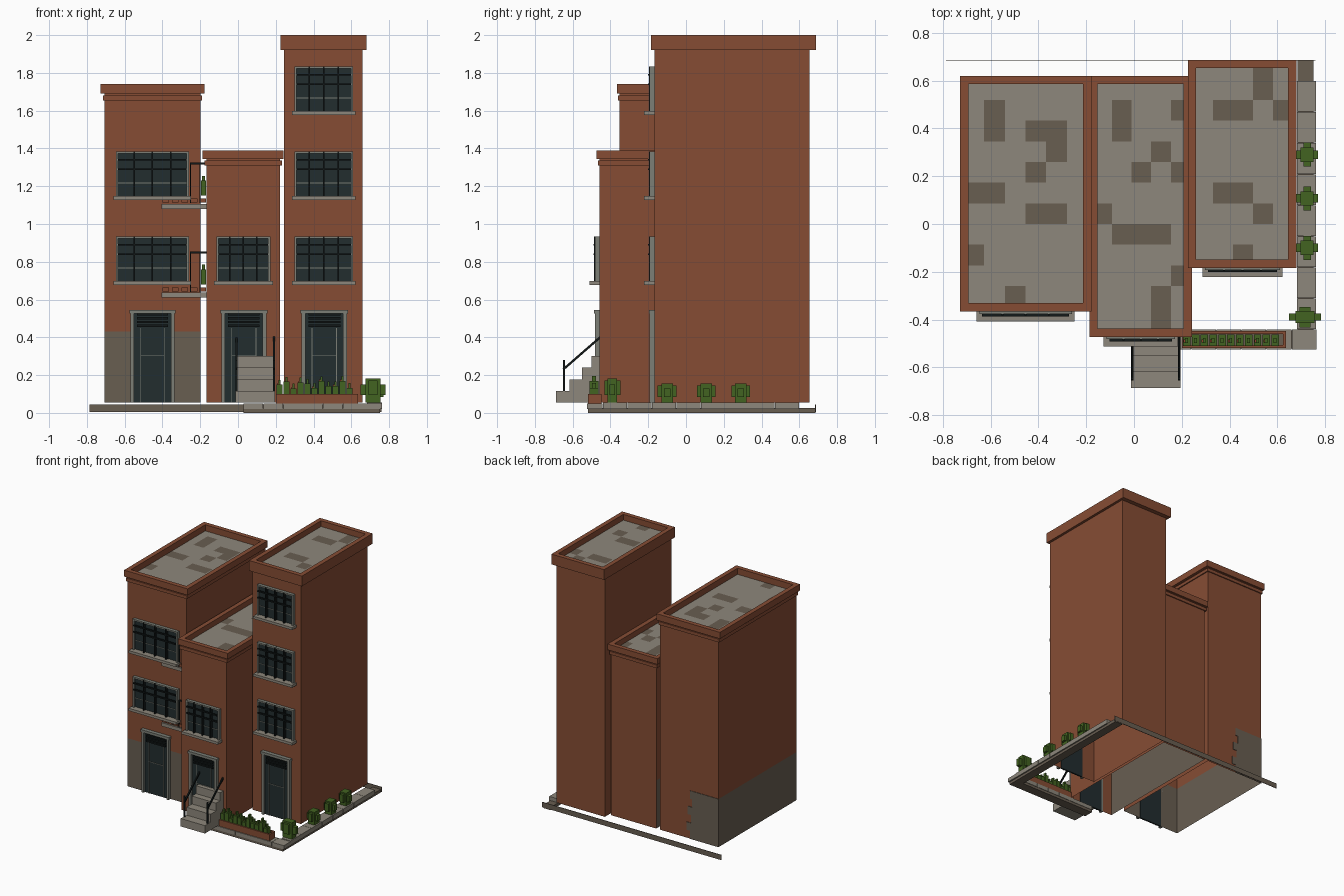
import bpy, bmesh, math
from mathutils import Matrix, Vector

cube = bpy.data.objects.get("Cube")
if cube:
    bpy.data.objects.remove(cube, do_unlink=True)


def material(name, r, g, b):
    m = bpy.data.materials.new(name)
    m.use_nodes = True
    m.diffuse_color = (r, g, b, 1)
    m.node_tree.nodes["Principled BSDF"].inputs["Base Color"].default_value = (r, g, b, 1)
    return m


BRICK = material("brick red", .24, .073, .034)
STONE = material("pale stone", .27, .245, .2)
DARK = material("dark stone", .14, .112, .083)
TRIM = material("grey trim", .2, .21, .18)
GLASS = material("dark glass", .016, .026, .028)
IRON = material("black iron", .006, .009, .009)
LEAF = material("leaf green", .055, .125, .015)
BLOOM = material("flower red", .3, .05, .03)


def finish(name, bm, *mats):
    me = bpy.data.meshes.new(name)
    bm.to_mesh(me)
    bm.free()
    for m in mats:
        me.materials.append(m)
    ob = bpy.data.objects.new(name, me)
    bpy.context.collection.objects.link(ob)
    return ob


def add_box(bm, x0, x1, y0, y1, z0, z1):
    mat = Matrix.Translation(((x0 + x1) / 2, (y0 + y1) / 2, (z0 + z1) / 2))
    bmesh.ops.create_cube(bm, size=1, matrix=mat @ Matrix.Diagonal((x1 - x0, y1 - y0, z1 - z0, 1)))


def part(name, mat, *boxes):
    bm = bmesh.new()
    for b in boxes:
        add_box(bm, *b)
    return finish(name, bm, mat)


def ring(x0, x1, y0, y1, z0, z1, w):
    """Four boxes forming a horizontal rim."""
    return [(x0, x1, y0, y0 + w, z0, z1), (x0, x1, y1 - w, y1, z0, z1),
            (x0, x0 + w, y0 + w, y1 - w, z0, z1), (x1 - w, x1, y0 + w, y1 - w, z0, z1)]


# Walls: shells open at top and bottom, with an optional stone foot
FLOOR, FOOT = .055, .43


def walls(name, x0, x1, y0, y1, top, stone_sides=()):
    bm = bmesh.new()
    corners = [(x0, y0), (x1, y0), (x1, y1), (x0, y1)]
    for i in range(4):
        a, b = corners[i], corners[(i + 1) % 4]
        for lo, hi in ((FLOOR, FOOT), (FOOT, top)):
            f = bm.faces.new([bm.verts.new((*p, z)) for p, z in ((a, lo), (b, lo), (b, hi), (a, hi))])
            f.material_index = int(lo == FLOOR and i in stone_sides)
    finish(name, bm, BRICK, DARK)


# Roof: tile grid drawn from a pattern, '#' marks a dark tile
def grid(lo, hi, start, pitch):
    inner = [start + k * pitch for k in range(-20, 20)]
    return [lo] + [v for v in inner if lo + .01 < v < hi - .01] + [hi]


def roof(name, x0, x1, y0, y1, z, start, pitch, pattern):
    xs = grid(x0, x1, start, pitch)
    ys = grid(y0, y1, 0, .0865)[::-1]
    rows = pattern.split()
    bm = bmesh.new()
    for r in range(len(ys) - 1):
        for c in range(len(xs) - 1):
            a, b, t, u = xs[c], xs[c + 1], ys[r], ys[r + 1]
            f = bm.faces.new([bm.verts.new((x, y, z)) for x, y in ((a, u), (b, u), (b, t), (a, t))])
            f.material_index = int(rows[r % len(rows)][c % len(rows[0])] == "#")
    finish(name, bm, STONE, DARK)


walls("left_house_walls", -.706, -.198, -.352, .605, 1.7, (0, 3))
walls("middle_house_walls", -.167, .222, -.457, .605, 1.35, (3,))
walls("right_house_walls", .243, .66, -.167, .653, 1.96)

part("left_house_parapet", BRICK, *ring(-.727, -.178, -.366, .62, 1.69, 1.74, .035),
     *ring(-.715, -.19, -.36, .613, 1.655, 1.68, .025))
part("middle_house_parapet", BRICK, *ring(-.187, .242, -.473, .62, 1.345, 1.39, .035),
     *ring(-.177, .232, -.465, .613, 1.31, 1.335, .025))
part("right_house_parapet", BRICK, *ring(.225, .68, -.184, .687, 1.92, 2, .035))

roof("left_house_roof", -.692, -.213, -.331, .585, 1.692, -.627, .0865,
     "...... .#.... .#.##. ....#. ...#.. ##.... ...##. ...... #..... ...... ..#...")
roof("middle_house_roof", -.152, .207, -.438, .585, 1.347, -.092, .082,
     "..... .#..# .#... ...#. ..#.# ..... #.... .###. ..... ....# ...#. ...#.")
roof("right_house_roof", .26, .645, -.149, .652, 1.955, .33, .0835,
     "...#. ...#. .##.# ..... ..... ..... .##.. ...#. ..... ..#..")

# Ragged stone patch low on the back of the left house
edges = [-.46, -.43, -.47, -.44, -.48, -.46]
step = (FOOT - FLOOR) / len(edges)
part("back_stone_patch", DARK, *[(-.708, e, .604, .609, FLOOR + i * step, FLOOR + (i + 1) * step)
                                 for i, e in enumerate(edges)])


# Windows: trim frame, sill, glass and iron bars
def window(name, x0, x1, z0, z1, y):
    w = .012
    part(name + "_frame", TRIM, (x0, x1, y - .025, y, z1 - w, z1), (x0, x0 + w, y - .025, y, z0, z1),
         (x1 - w, x1, y - .025, y, z0, z1))
    part(name + "_sill", STONE, (x0 - .012, x1 + .012, y - .055, y, z0 - .008, z0 + .012))
    part(name + "_glass", GLASS, (x0 + w, x1 - w, y - .008, y - .001, z0, z1 - w))
    span, mid = x1 - x0, (z0 + z1) / 2
    uprights = [x0 + span * k / 4 for k in (1, 2, 3)]
    part(name + "_bars", IRON, *[(u - .004, u + .004, y - .03, y - .006, z0, z1) for u in uprights],
         *[(x0 + w, x1 - w, y - .034, y - .024, z - .005, z + .005) for z in (mid + .03, z1 - .045)])
    part(name + "_mullion", TRIM, (x0 + w, x1 - w, y - .012, y - .006, mid - .045, mid - .041))


for floor, z in (("first", .685), ("second", 1.135), ("third", 1.585)):
    if floor != "third":
        window("left_house_" + floor + "_window", -.647, -.26, z, z + .25, -.352)
    if floor == "first":
        window("middle_house_window", -.115, .172, z, z + .25, -.457)
    window("right_house_" + floor + "_window", .298, .61, z, z + .25, -.167)


# Doors: trim frame, dark leaf, thin panel lines and a slatted transom
def door(name, x0, x1, y):
    top, w = .54, .02
    part(name + "_frame", TRIM, (x0 - .005, x1 + .005, y - .03, y, top - .015, top + .005),
         (x0, x0 + w, y - .025, y, FLOOR, top), (x1 - w, x1, y - .025, y, FLOOR, top))
    part(name + "_leaf", GLASS, (x0 + w, x1 - w, y - .008, y + .004, FLOOR, top))
    a, b = x0 + .055, x1 - .055
    part(name + "_lines", TRIM, *[(u - .002, u + .002, y - .012, y - .007, FLOOR, .45) for u in (a, b)],
         (a, b, y - .012, y - .007, .3, .304))
    part(name + "_slats", IRON, *[(x0 + .035, x1 - .035, y - .02, y - .007, z, z + .012)
                                  for z in (.455, .475, .495, .515)])


door("left_house_door", -.57, -.335, -.352)
door("middle_house_door", -.088, .15, -.457)
door("right_house_door", .337, .577, -.167)

# Small balconies in the gap between the left and middle houses
for floor, z in (("lower", .61), ("upper", 1.08)):
    part(floor + "_balcony_slab", STONE, (-.405, -.168, -.366, -.2, z, z + .027))
    part(floor + "_balcony_curb", BRICK, *[(x, x + .035, -.364, -.3, z + .033, z + .055)
                                           for x in (-.4, -.35, -.3, -.25, -.205)])
    part(floor + "_balcony_rail", IRON, (-.255, -.168, -.366, -.358, z + .235, z + .245),
         *[(x, x + .006, -.366, -.358, z + .03, z + .24) for x in (-.255, -.205)])
    part(floor + "_balcony_plant", LEAF, (-.197, -.17, -.35, -.3, z + .07, z + .15),
         (-.19, -.175, -.34, -.31, z + .15, z + .175))

# Entrance steps with sloping handrails
STEP = .0615
part("entrance_steps", STONE, *[(-.013, .195, y, -.458, FLOOR + i * STEP, FLOOR + (i + 1) * STEP)
                                for i, y in enumerate((-.687, -.617, -.55, -.5))])
foot, head = Vector((0, -.65, .23)), Vector((0, -.455, .4))
for side, x in (("right", -.008), ("left", .19)):
    part(side + "_rail_post", IRON, (x - .005, x + .005, -.65, -.64, .11, .28))
    rail = part(side + "_handrail", IRON, (-.005, .005, -.13, .13, -.006, .006))
    rail.location = (foot + head) / 2 + Vector((x, 0, 0))
    rail.rotation_euler.x = math.atan2(head.z - foot.z, head.y - foot.y)

# Ground: curb strips, paving slabs and the thin rear edge
part("rear_edge", DARK, (-.786, .76, .683, .687, .005, .045))
part("curb", DARK, (.685, .752, -.52, .685, 0, .025), (.03, .685, -.52, -.445, 0, .022))
slabs = [(.682, .762, -.44 + k * .13, -.312 + k * .13, .02, .055) for k in range(8)]
slabs += [(.03 + k * .105, .133 + k * .105, -.525, -.442, .02, .05) for k in range(7)]
part("paving", STONE, *slabs)

# Planter with a row of clumps and flowers
part("planter", BRICK, *ring(.2, .635, -.518, -.448, .05, .1, .012))
part("planter_soil", DARK, (.21, .625, -.508, -.458, .05, .085))
clumps, flowers = [], []
for k in range(11):
    x, h = .205 + k * .037, .15 + .02 * math.sin(k * 2.3)
    clumps += [(x, x + .031, -.51, -.463, .085, h), (x + .009, x + .021, -.498, -.476, h, h + .025)]
    if k % 3 != 1:
        flowers.append((x + .003, x + .011, -.496, -.484, h, h + .008))
part("planter_clumps", LEAF, *clumps)
part("planter_flowers", BLOOM, *flowers)


# Blocky bushes beside the right house
def bush(name, x, y, rx, ry, top):
    h = top - FLOOR
    part(name, LEAF, (x - rx * .6, x + rx * .6, y - ry * .6, y + ry * .6, FLOOR, top),
         (x - rx, x + rx, y - ry * .35, y + ry * .35, FLOOR + h * .3, top - h * .25),
         (x - rx * .35, x + rx * .35, y - ry, y + ry, FLOOR + h * .3, top - h * .1))


bush("corner_bush", .715, -.39, .067, .042, .183)
for spot, y in (("front", -.1), ("middle", .107), ("rear", .29)):
    bush(spot + "_side_bush", .724, y, .045, .05, .155)
